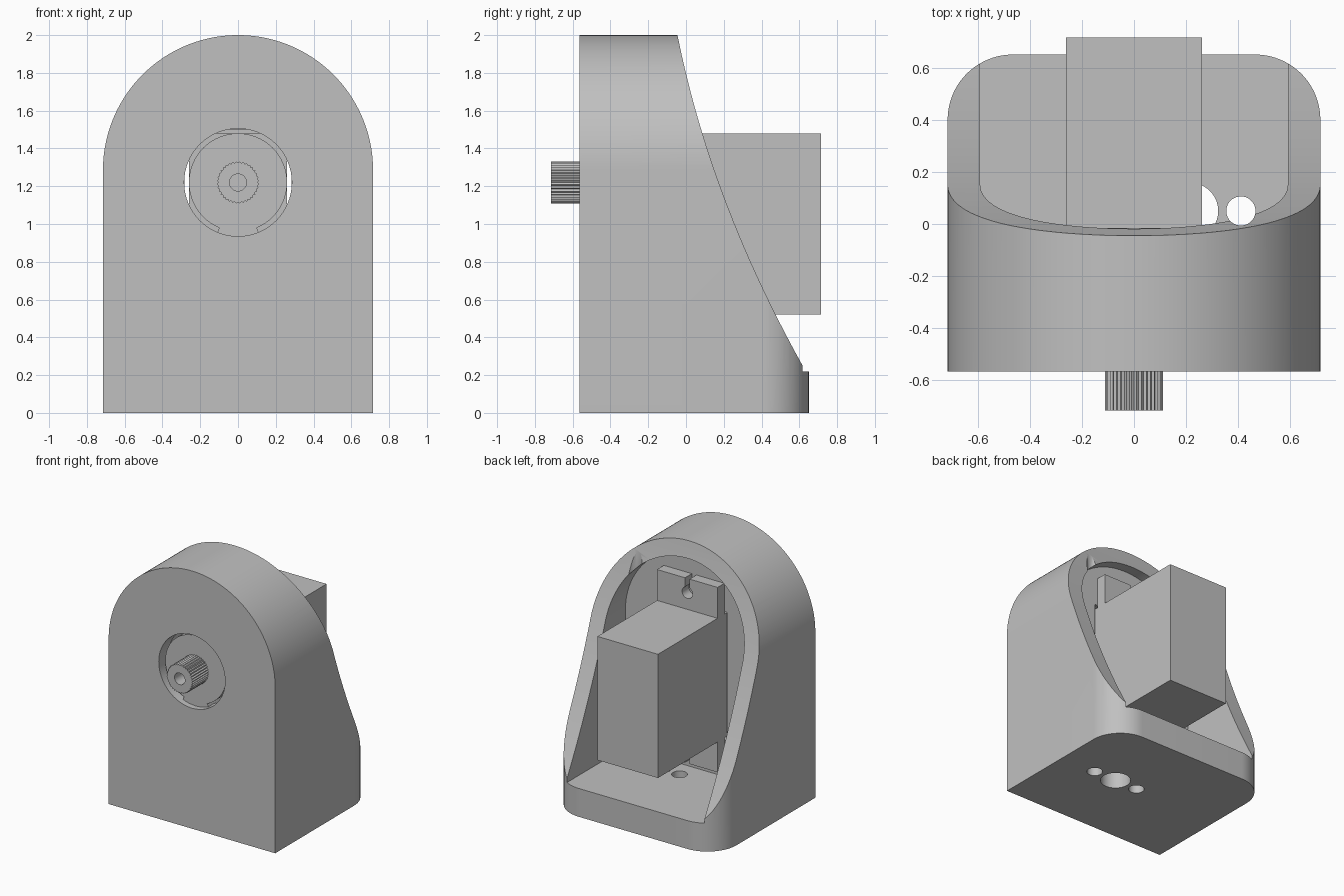
import bpy
import bmesh
from math import sin, cos, pi

cube = bpy.data.objects.get("Cube")
if cube:
    bpy.data.objects.remove(cube)

grey = bpy.data.materials.new("light_grey")
grey.use_nodes = True
grey.diffuse_color = (0.53, 0.53, 0.53, 1)
grey.node_tree.nodes["Principled BSDF"].inputs["Base Color"].default_value = grey.diffuse_color


def prism(name, outline, axis, lo, hi):
    """Extrude a 2D outline along an axis between lo and hi."""
    place = {"X": lambda u, v, t: (t, u, v),
             "Y": lambda u, v, t: (u, t, v),
             "Z": lambda u, v, t: (u, v, t)}[axis]
    bm = bmesh.new()
    rings = [[bm.verts.new(place(u, v, t)) for u, v in outline] for t in (lo, hi)]
    for ring in rings:
        bm.faces.new(ring)
    n = len(outline)
    for i in range(n):
        j = (i + 1) % n
        bm.faces.new((rings[0][i], rings[0][j], rings[1][j], rings[1][i]))
    bmesh.ops.recalc_face_normals(bm, faces=bm.faces)
    mesh = bpy.data.meshes.new(name)
    bm.to_mesh(mesh)
    bm.free()
    mesh.materials.append(grey)
    obj = bpy.data.objects.new(name, mesh)
    bpy.context.collection.objects.link(obj)
    return obj


def arc(cu, cv, r, start, end, n):
    return [(cu + r * cos(start + (end - start) * i / n),
             cv + r * sin(start + (end - start) * i / n)) for i in range(n + 1)]


def circle(cu, cv, r, n=64):
    return arc(cu, cv, r, 0, 2 * pi, n)[:-1]


def rect(u0, u1, v0, v1):
    return [(u0, v0), (u1, v0), (u1, v1), (u0, v1)]


def arch(half, base, centre):
    return [(-half, base), (half, base)] + arc(0, centre, half, 0, pi, 80)


def boolean(obj, cutter, operation="DIFFERENCE"):
    """Apply a boolean and discard the cutter."""
    mod = obj.modifiers.new("cut", "BOOLEAN")
    mod.operation = operation
    mod.solver = "EXACT"
    mod.object = cutter
    bpy.context.view_layer.objects.active = obj
    bpy.ops.object.modifier_apply(modifier=mod.name)
    bpy.data.objects.remove(cutter)


# Main dimensions
HALF, SPRING, FLOOR = 0.715, 1.285, 0.22
FRONT, BACK, MOUNT = -0.565, 0.65, -0.1
AXLE = 1.22

# Housing: arch with rounded rear corners
housing = prism("housing", arch(HALF, 0, SPRING), "Y", FRONT, BACK + 0.1)
r = 0.25
footprint = [(-HALF - 0.1, FRONT - 0.1), (HALF + 0.1, FRONT - 0.1),
             (HALF + 0.1, 0), (HALF, 0)]
footprint += arc(HALF - r, BACK - r, r, 0, pi / 2, 20)
footprint += arc(r - HALF, BACK - r, r, pi / 2, pi, 20)
footprint += [(-HALF, 0), (-HALF - 0.1, 0)]
# keep the front half slightly oversized so only the rear is trimmed
boolean(housing, prism("footprint_cutter", footprint, "Z", -0.1, 2.2), "INTERSECT")

# Open cavity, swept rear slope, motor pocket and shaft opening
boolean(housing, prism("cavity_cutter", arch(0.59, FLOOR, SPRING), "Y", MOUNT, 1))
slope = []
for i in range(37):
    u = -0.1 + (2.1 - FLOOR) * i / 36
    slope.append((-0.045 + 0.2 * u + 0.102 * u * u, 2 - u))
slope += [(1, FLOOR), (1, 2.1)]
boolean(housing, prism("slope_cutter", slope, "X", -1, 1))
boolean(housing, prism("pocket_cutter", rect(-0.283, 0.283, 0.5, 1.5), "Y", -0.45, 0))
boolean(housing, prism("opening_cutter", circle(0, AXLE, 0.285), "Y", -1, -0.4))

# Mounting holes in the floor; the screw drills run the full height
for x in (0.02, 0.41):
    boolean(housing, prism("drill_cutter", circle(x, 0.05, 0.056, 40), "Z", -0.1, 2.2))
boolean(housing, prism("cable_cutter", circle(0.215, 0.05, 0.108), "Z", -0.1, 0.4))

# Motor body
parts = [housing]
parts.append(prism("motor_body", rect(-0.26, 0.26, 0.52, 1.48), "Y", -0.27, 0.715))

# Mounting tabs with keyhole slots
for name, inner, outer in (("upper_tab", 1.47, 1.72), ("lower_tab", 0.53, 0.285)):
    tab = prism(name, rect(-0.26, 0.26, min(inner, outer), max(inner, outer)),
                "Y", MOUNT, -0.016)
    side = 1 if outer > inner else -1
    hole = outer - side * 0.11
    boolean(tab, prism("hole_cutter", circle(0, hole, 0.045, 32), "Y", -1, 1))
    end = outer + side * 0.1
    boolean(tab, prism("slot_cutter", rect(-0.02, 0.02, min(hole, end), max(hole, end)),
                       "Y", -1, 1))
    parts.append(tab)

# Gear bosses on the motor face
parts.append(prism("gear_boss", circle(0, AXLE, 0.26), "Y", -0.52, -0.26))
parts.append(prism("small_gear_boss", circle(0, 0.92, 0.115, 40), "Y", -0.519, -0.26))

# Splined output shaft with a screw hole
TEETH = 36
spline = [(0.112 * k * cos(a), AXLE + 0.112 * k * sin(a))
          for i in range(TEETH * 2)
          for a, k in [(pi * i / TEETH, 1 if i % 2 else 0.93)]]
shaft = prism("output_shaft", spline, "Y", -0.715, -0.5)
boolean(shaft, prism("screw_cutter", circle(0, AXLE, 0.045, 32), "Y", -1, -0.53))
parts.append(shaft)

# Smooth the curved faces, keep the edges crisp
bpy.ops.object.select_all(action="DESELECT")
for obj in parts:
    obj.select_set(True)
bpy.context.view_layer.objects.active = housing
bpy.ops.object.shade_smooth_by_angle(angle=pi / 7)
